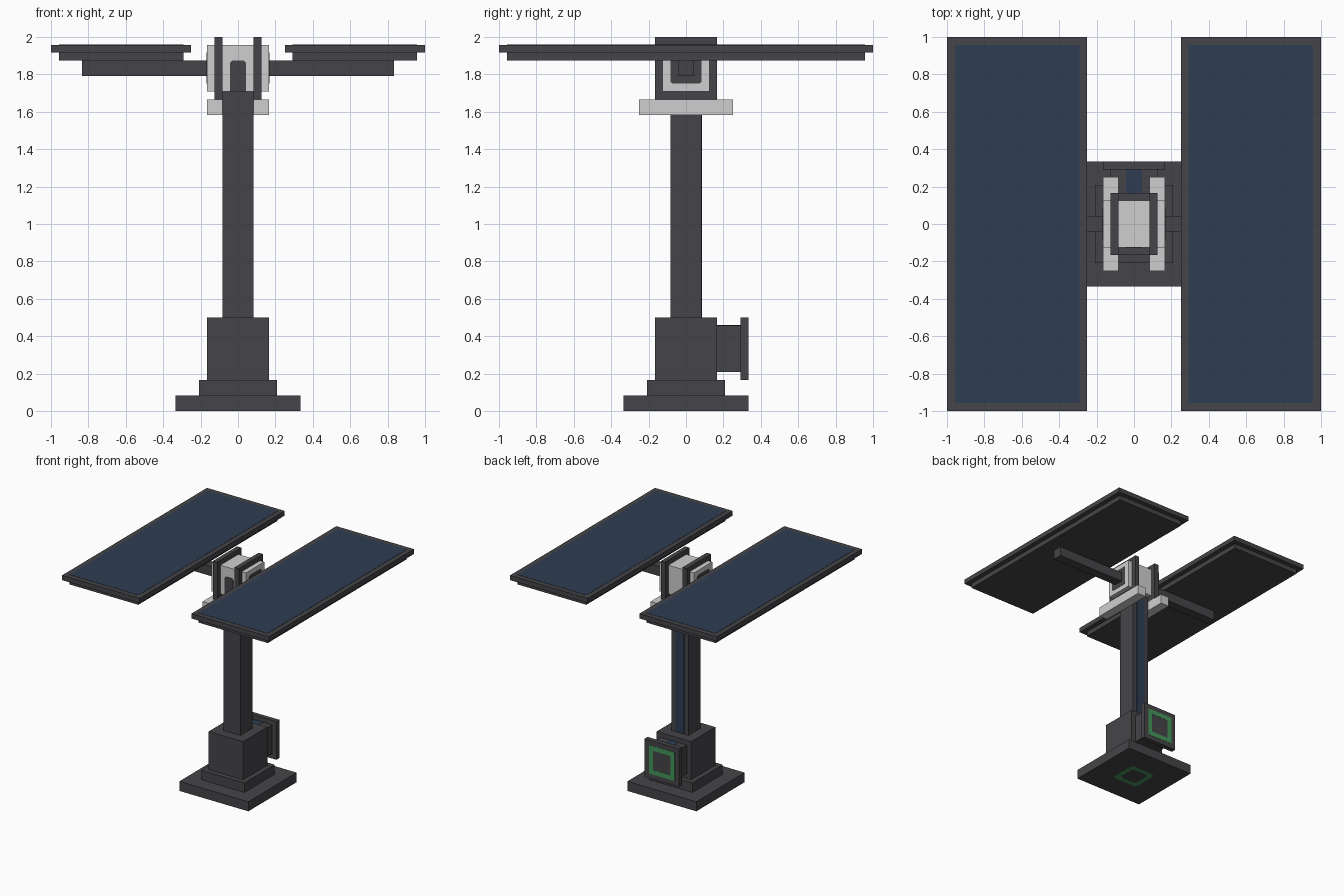
import bpy, bmesh
from mathutils import Vector

if "Cube" in bpy.data.objects:
    bpy.data.objects.remove(bpy.data.objects["Cube"])

U = 1 / 24  # model grid unit


def material(name, srgb):
    m = bpy.data.materials.new(name)
    lin = [((c / 255 + 0.055) / 1.055) ** 2.4 for c in srgb]
    m.diffuse_color = (*lin, 1)
    m.use_nodes = True
    m.node_tree.nodes["Principled BSDF"].inputs["Base Color"].default_value = m.diffuse_color
    return m


DARK = material("dark grey metal", (69, 68, 72))
LIGHT = material("light grey metal", (207, 207, 207))
NAVY = material("navy blue", (46, 61, 82))
GREEN = material("green", (68, 150, 90))


def finish(name, bm, mat):
    bmesh.ops.recalc_face_normals(bm, faces=bm.faces)
    me = bpy.data.meshes.new(name)
    bm.to_mesh(me)
    bm.free()
    me.materials.append(mat)
    ob = bpy.data.objects.new(name, me)
    bpy.context.collection.objects.link(ob)
    return ob


def box(name, x, y, z, mat):
    """Box from (min, max) ranges in grid units."""
    bm = bmesh.new()
    bmesh.ops.create_cube(bm, size=1)
    for v in bm.verts:
        v.co = Vector([((a + b) / 2 + c * (b - a)) * U
                       for c, (a, b) in zip(v.co, (x, y, z))])
    return finish(name, bm, mat)


def octagon(w, h, top, bottom):
    """Rectangle outline with clipped corners, half sizes w and h."""
    t, b = top, bottom
    return [(-w + b, -h), (w - b, -h), (w, -h + b), (w, h - t),
            (w - t, h), (-w + t, h), (-w, h - t), (-w, -h + b)]


def plate(name, centre, right, up, outer, mat, inner=None):
    """Thin painted plate on a surface, ring shaped when inner is given."""
    right, up, centre = Vector(right), Vector(up), Vector(centre)
    normal = right.cross(up)
    bm = bmesh.new()

    def verts(pts):
        return [bm.verts.new((centre + right * a + up * b) * U - normal * 0.001) for a, b in pts]

    o = verts(outer)
    if inner:
        i = verts(inner)
        n = len(o)
        faces = [bm.faces.new((o[k], o[(k + 1) % n], i[(k + 1) % n], i[k])) for k in range(n)]
    else:
        faces = [bm.faces.new(o)]
    r = bmesh.ops.extrude_face_region(bm, geom=faces, use_keep_orig=True)
    for v in r["geom"]:
        if isinstance(v, bmesh.types.BMVert):
            v.co += normal * 0.003
    return finish(name, bm, mat)


def rect(w, h):
    return [(-w, -h), (w, -h), (w, h), (-w, h)]


# Stepped base and pole
box("base_plate", (-8, 8), (-8, 8), (0, 2), DARK)
box("base_step", (-5, 5), (-5, 5), (2, 4), DARK)
box("base_block", (-4, 4), (-4, 4), (4, 12), DARK)
box("pole", (-2, 2), (-2, 2), (12, 41), DARK)
plate("pole_back_stripe", (0, 2, 26), (-1, 0, 0), (0, 0, 1), rect(1, 14), NAVY)
plate("base_underside_ring", (0, 0, 0.03), (1, 0, 0), (0, -1, 0),
      octagon(3, 3, .6, .6), GREEN, octagon(2, 2, .4, .4))

# Rear connector with its flange
box("connector_neck", (-3, 3), (4, 7), (5, 11), DARK)
box("connector_flange", (-4, 4), (7, 8), (4, 12), DARK)
plate("connector_top_stripe", (0, 5.5, 11), (1, 0, 0), (0, 1, 0), rect(1, 1.5), NAVY)
plate("connector_ring", (0, 8, 8), (-1, 0, 0), (0, 0, 1), rect(3, 3), GREEN, rect(2, 2))

# Hub at the top of the pole
box("hub_core", (-4, 4), (-3, 3), (41, 47), LIGHT)
plate("hub_front_mark", (0, -3, 43), (1, 0, 0), (0, 0, 1), octagon(1, 2, .3, .01), DARK)

# Mirrored brackets, arms and panels
for side, s in (("left", -1), ("right", 1)):
    def span(a, b):
        return tuple(sorted((s * a, s * b)))
    box(side + "_lower_bracket", span(2, 4), (-6, 6), (38, 40), LIGHT)
    box(side + "_hub_plate", span(2, 3), (-4, 4), (40, 48), DARK)
    plate(side + "_hub_socket", (s * 4, 0, 44), (0, s, 0), (0, 0, 1),
          octagon(2, 2, .25, .25), DARK)
    box(side + "_arm", span(4, 20), (-1, 1), (43, 45), DARK)
    box(side + "_panel_backing", span(7, 23), (-23, 23), (45, 46), DARK)
    box(side + "_panel_frame", span(6, 24), (-24, 24), (46, 47), DARK)
    plate(side + "_panel_cells", (s * 15, 0, 47), (1, 0, 0), (0, 1, 0), rect(8, 23), NAVY)
